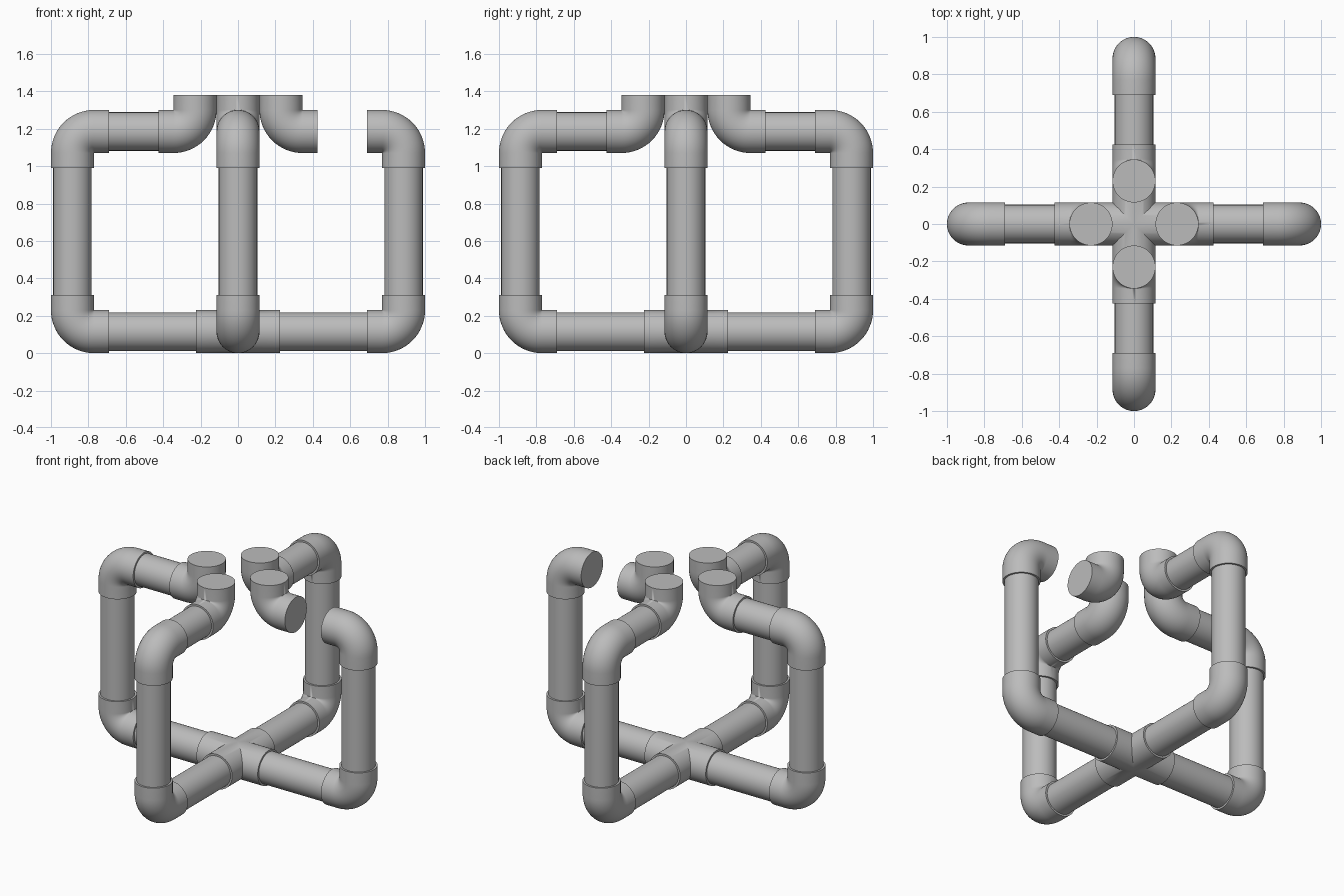
import bpy, bmesh, math
from mathutils import Vector, Matrix

cube = bpy.data.objects.get("Cube")
if cube:
    bpy.data.objects.remove(cube, do_unlink=True)

SIDES = 64
R_FIT, R_PIPE = 0.115, 0.103      # fitting and pipe radius
COLLAR = 0.08                     # straight socket after each bend
X_LEG = 1 - R_FIT                 # axis of the uprights
Z_LOW, Z_TOP = R_FIT, 1.185       # axes of the floor and upper pipes
X_OUT = 0.23                      # axis of the upturned outlets
REACH = R_FIT + COLLAR            # from bend axis to fitting end
HUB = 0.225                       # half length of the cross fitting

grey = bpy.data.materials.new("pipe grey")
grey.use_nodes = True
grey.diffuse_color = (0.5, 0.5, 0.5, 1)
grey.node_tree.nodes["Principled BSDF"].inputs["Base Color"].default_value = (0.5, 0.5, 0.5, 1)


def finish(name, bm, turn=0.0):
    """Weld, orient and shade a part, turned about the vertical axis."""
    bmesh.ops.remove_doubles(bm, verts=bm.verts, dist=1e-5)
    bmesh.ops.recalc_face_normals(bm, faces=bm.faces)
    bm.transform(Matrix.Rotation(turn, 4, 'Z'))
    mesh = bpy.data.meshes.new(name)
    bm.to_mesh(mesh)
    bm.free()
    mesh.materials.append(grey)
    ob = bpy.data.objects.new(name, mesh)
    bpy.context.collection.objects.link(ob)
    bpy.ops.object.select_all(action='DESELECT')
    ob.select_set(True)
    bpy.context.view_layer.objects.active = ob
    bpy.ops.object.shade_smooth_by_angle(angle=math.radians(35))


def skin(bm, rings, caps):
    """Join rings of points with quads and cap the chosen ends."""
    rows = [[bm.verts.new(p) for p in ring] for ring in rings]
    for a, b in zip(rows, rows[1:]):
        for i in range(SIDES):
            j = (i + 1) % SIDES
            bm.faces.new((a[i], a[j], b[j], b[i]))
    for k in caps:
        bm.faces.new(rows[k])


def circle(radius):
    return [(radius * math.cos(2 * math.pi * i / SIDES),
             radius * math.sin(2 * math.pi * i / SIDES)) for i in range(SIDES)]


def ring(centre, tangent, radius):
    """Circle around a path lying in the XZ plane."""
    side = Vector((-tangent.z, 0, tangent.x))
    return [centre + side * u + Vector((0, v, 0)) for u, v in circle(radius)]


def pipe(name, start, end, turn):
    a, b = Vector(start), Vector(end)
    t = (b - a).normalized()
    bm = bmesh.new()
    skin(bm, [ring(a, t, R_PIPE), ring(b, t, R_PIPE)], (0, -1))
    finish(name, bm, turn)


def elbow(name, x, z, sx, sz, turn):
    """Quarter bend at (x, z) with sockets toward sx and sz."""
    pivot = Vector((x + sx * R_FIT, 0, z + sz * R_FIT))
    along, up = Vector((sx, 0, 0)), Vector((0, 0, sz))
    path = [(pivot - up * R_FIT + along * COLLAR, -along)]
    steps = 16
    for i in range(steps + 1):
        a = math.pi / 2 * i / steps
        path.append((pivot - up * R_FIT * math.cos(a) - along * R_FIT * math.sin(a),
                     up * math.sin(a) - along * math.cos(a)))
    path.append((pivot - along * R_FIT + up * COLLAR, up))
    bm = bmesh.new()
    skin(bm, [ring(p, t, R_FIT) for p, t in path], (0, -1))
    finish(name, bm, turn)


# Four arms, each with an upright and an upturned outlet
for k, side in enumerate(("left", "back", "right", "front")):
    turn = k * math.pi / 2
    elbow(side + "_lower_elbow", X_LEG, Z_LOW, -1, 1, turn)
    elbow(side + "_upper_elbow", X_LEG, Z_TOP, -1, -1, turn)
    elbow(side + "_outlet_elbow", X_OUT, Z_TOP, 1, 1, turn)
    pipe(side + "_floor_pipe", (HUB, 0, Z_LOW), (X_LEG - REACH, 0, Z_LOW), turn)
    pipe(side + "_upright_pipe", (X_LEG, 0, Z_LOW + REACH), (X_LEG, 0, Z_TOP - REACH), turn)
    # The left arm has a gap in place of its upper pipe
    if side != "left":
        pipe(side + "_upper_pipe", (X_OUT + REACH, 0, Z_TOP), (X_LEG - REACH, 0, Z_TOP), turn)

# Cross fitting: four mitred arms welded together
bm = bmesh.new()
for k in range(4):
    spin = Matrix.Rotation(k * math.pi / 2, 3, 'Z')
    inner = [spin @ Vector((abs(u), u, Z_LOW + v)) for u, v in circle(R_FIT)]
    outer = [spin @ Vector((HUB, u, Z_LOW + v)) for u, v in circle(R_FIT)]
    skin(bm, [inner, outer], (-1,))
finish("cross_fitting", bm)
